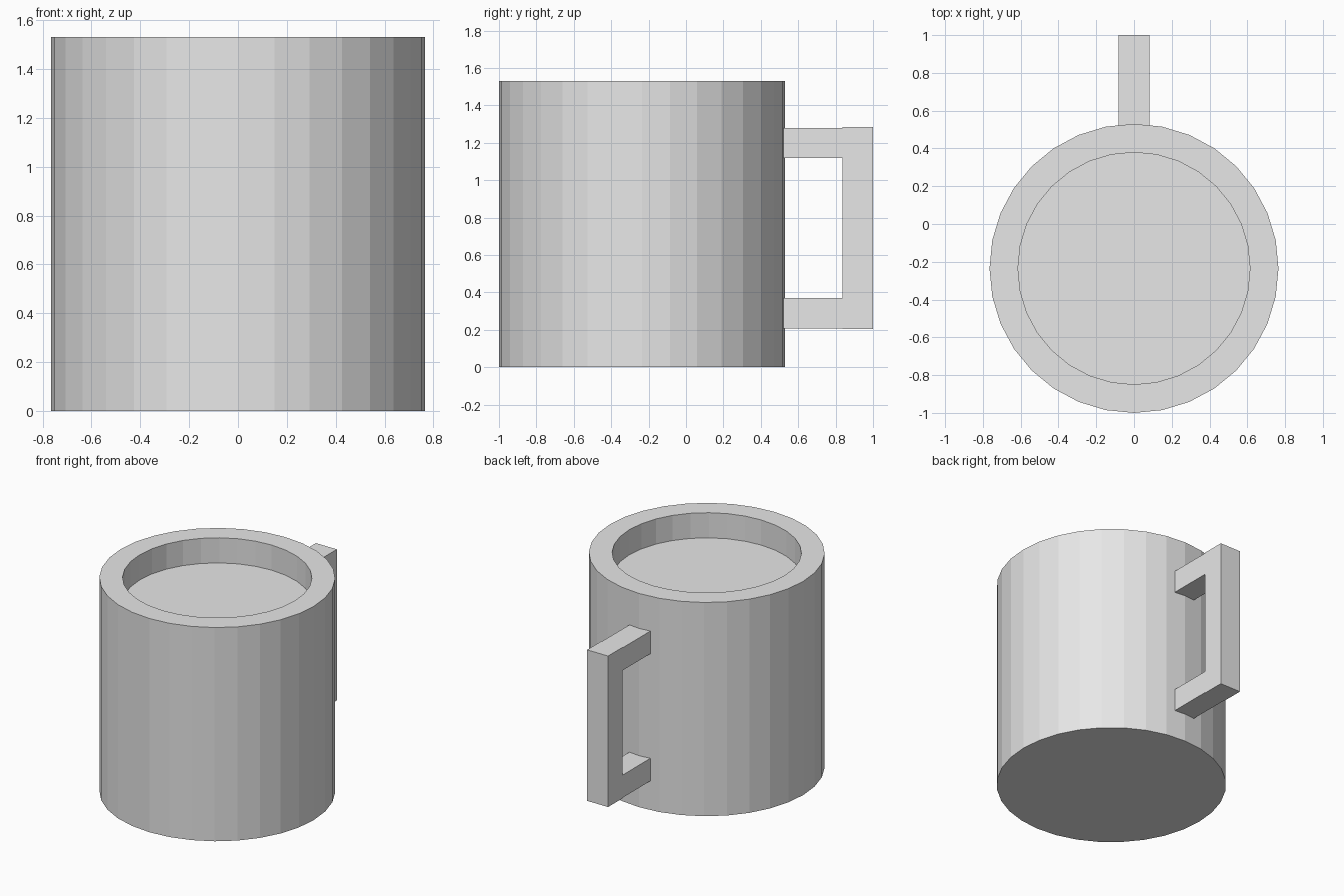
import bpy
import bmesh
from mathutils import Matrix, Vector

cube = bpy.data.objects.get("Cube")
if cube:
    bpy.data.objects.remove(cube, do_unlink=True)

grey = bpy.data.materials.new("light grey")
grey.use_nodes = True
grey.diffuse_color = (0.8, 0.8, 0.8, 1)
grey.node_tree.nodes["Principled BSDF"].inputs["Base Color"].default_value = (0.8, 0.8, 0.8, 1)

RADIUS, HEIGHT, CENTRE_Y = 0.765, 1.53, -0.235
WALL, RECESS = 0.15, 0.18


def add_object(name, bm):
    mesh = bpy.data.meshes.new(name)
    bm.to_mesh(mesh)
    bm.free()
    mesh.materials.append(grey)
    obj = bpy.data.objects.new(name, mesh)
    bpy.context.collection.objects.link(obj)
    return obj


def add_box(name, low, high):
    low, high = Vector(low), Vector(high)
    bm = bmesh.new()
    bmesh.ops.create_cube(bm, size=1, matrix=Matrix.Translation((low + high) / 2)
                          @ Matrix.Diagonal((*(high - low), 1)))
    return add_object(name, bm)


# Mug body: faceted cylinder with the top inset for the rim and sunk for the filling
bm = bmesh.new()
bmesh.ops.create_cone(bm, cap_ends=True, segments=32, radius1=RADIUS, radius2=RADIUS,
                      depth=HEIGHT, matrix=Matrix.Translation((0, CENTRE_Y, HEIGHT / 2))
                      @ Matrix.Rotation(0, 4, "Z"))
bm.normal_update()
top = [f for f in bm.faces if f.normal.z > 0.9]
bmesh.ops.inset_region(bm, faces=top, thickness=WALL, use_even_offset=True)
inner = bmesh.ops.extrude_face_region(bm, geom=top)["geom"]
bmesh.ops.delete(bm, geom=top, context="FACES_ONLY")
bmesh.ops.translate(bm, vec=(0, 0, -RECESS),
                    verts=[v for v in inner if isinstance(v, bmesh.types.BMVert)])
bmesh.ops.recalc_face_normals(bm, faces=bm.faces)
add_object("mug_body", bm)

# Handle: two arms that meet a slightly taller upright grip
HALF = 0.083
for name, low_z in (("handle_lower_arm", 0.207), ("handle_upper_arm", 1.118)):
    add_box(name, (-HALF, 0.5, low_z), (HALF, 0.836, low_z + 0.162))
add_box("handle_grip", (-HALF, 0.836, 0.203), (HALF, 1.0, 1.284))
